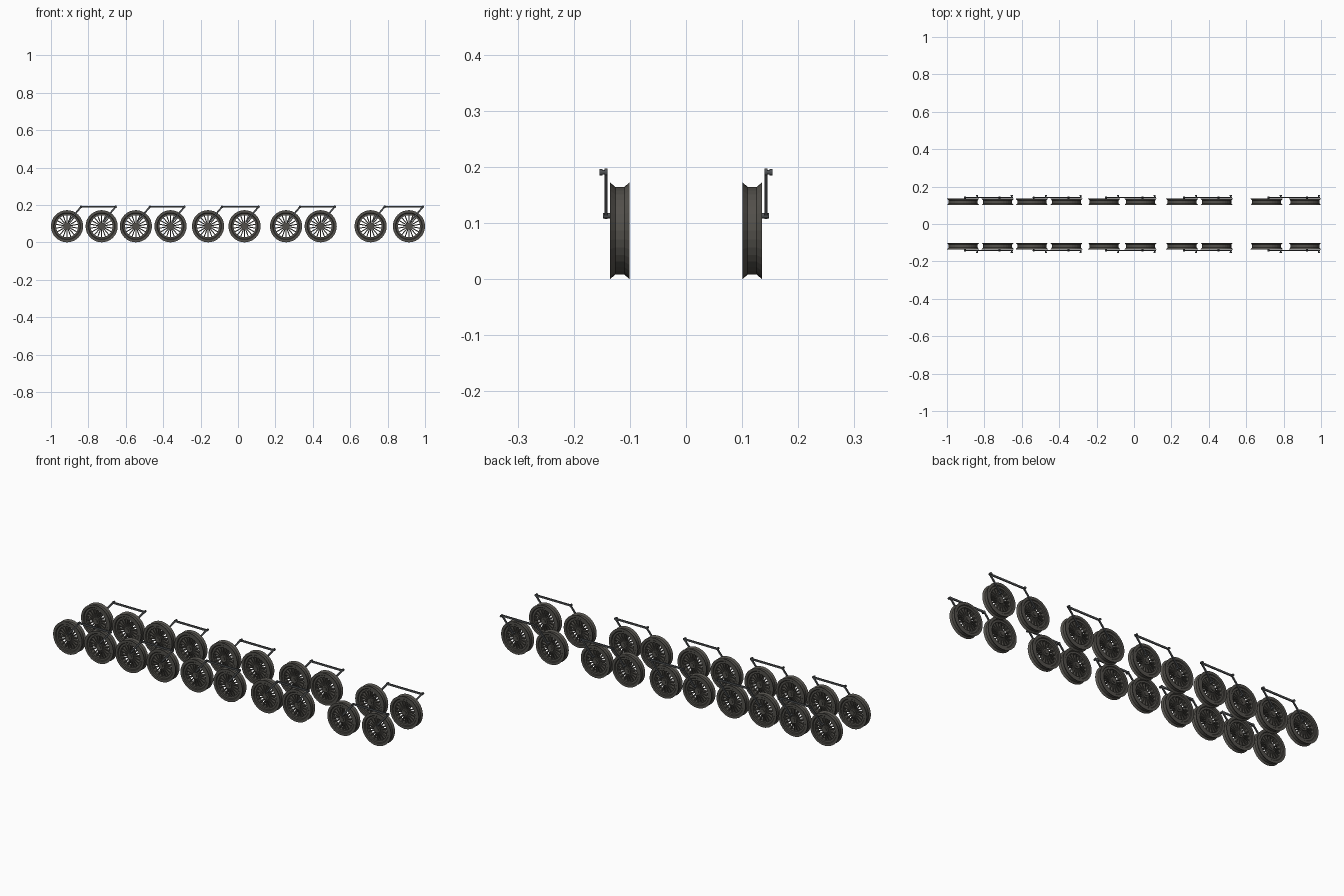
import bpy, bmesh
from math import pi, sin, cos, hypot, atan2
from mathutils import Matrix

if "Cube" in bpy.data.objects:
    bpy.data.objects.remove(bpy.data.objects["Cube"])

AXLES = [(-0.914, -0.729), (-0.546, -0.361), (-0.16, 0.035), (0.257, 0.442), (0.709, 0.914)]
R, WHEEL_Y = 0.086, 0.118
PIN, TOP = (0.010, 0.113), (0.075, 0.190)   # crank ends: x offset from axle, z
CRANK_Y = -0.1425


def material(name, col):
    m = bpy.data.materials.new(name)
    m.diffuse_color = (*col, 1)
    m.use_nodes = True
    m.node_tree.nodes["Principled BSDF"].inputs["Base Color"].default_value = m.diffuse_color
    return m


IRON = material("dark_iron", (0.085, 0.08, 0.07))
STEEL = material("rod_steel", (0.075, 0.08, 0.085))


def lathe(bm, prof, n, centre=(0, 0, 0)):
    """Closed (radius, y) profile spun about the y axis."""
    rings = []
    for i in range(n):
        a = 2 * pi * i / n
        rings.append([bm.verts.new((centre[0] + r * sin(a), centre[1] + y, centre[2] + r * cos(a)))
                      for r, y in prof])
    k = len(prof)
    for i in range(n):
        p, q = rings[i], rings[(i + 1) % n]
        for j in range(k):
            bm.faces.new((p[j], p[(j + 1) % k], q[(j + 1) % k], q[j]))


def box(bm, size, matrix):
    bmesh.ops.create_cube(bm, size=1, matrix=matrix @ Matrix.Diagonal((*size, 1)))


def disc(bm, x, y0, y1, z, r, n=12):
    m = Matrix.Translation((x, (y0 + y1) / 2, z)) @ Matrix.Rotation(pi / 2, 4, 'X')
    bmesh.ops.create_cone(bm, cap_ends=True, segments=n, radius1=r, radius2=r,
                          depth=abs(y1 - y0), matrix=m)


def bar(bm, a, b, w, t, y):
    """Flat bar with round eyes, between two (x, z) points."""
    dx, dz = b[0] - a[0], b[1] - a[1]
    m = Matrix.Translation(((a[0] + b[0]) / 2, y, (a[1] + b[1]) / 2)) @ Matrix.Rotation(-atan2(dz, dx), 4, 'Y')
    box(bm, (hypot(dx, dz), t, w), m)
    for p in (a, b):
        disc(bm, p[0], y - t * 0.55, y + t * 0.55, p[1], w * 0.65)


def mesh_from(bm, name, mat):
    bmesh.ops.recalc_face_normals(bm, faces=bm.faces)
    me = bpy.data.meshes.new(name)
    bm.to_mesh(me)
    bm.free()
    me.materials.append(mat)
    return me


def place(name, me, loc=(0, 0, 0), flip=False):
    ob = bpy.data.objects.new(name, me)
    bpy.context.collection.objects.link(ob)
    ob.location = loc
    if flip:
        ob.rotation_euler = (0, 0, pi)
    return ob


# Wheel: double-flanged grooved rim, spokes and stepped hub
bm = bmesh.new()
lathe(bm, [(R, -0.017), (0.078, -0.008), (0.078, 0.008), (R, 0.017),
           (0.072, 0.017), (0.069, 0.013), (0.059, 0.013),
           (0.059, -0.013), (0.069, -0.013), (0.072, -0.017)], 32)
for i in range(18):
    m = Matrix.Rotation(2 * pi * i / 18, 4, 'Y') @ Matrix.Translation((0, 0, 0.039))
    box(bm, (0.0055, 0.016, 0.046), m)
disc(bm, 0, -0.014, 0.014, 0, 0.019, 20)
disc(bm, 0, -0.0175, 0.0175, 0, 0.010, 16)
wheel = mesh_from(bm, "wheel", IRON)

for side, label in ((1, "front"), (-1, "back")):
    for i, pair in enumerate(AXLES):
        for j, x in enumerate(pair):
            place(f"wheel_{label}_{i}_{j}", wheel, (x, -WHEEL_Y * side, R), side < 0)

        # Two cranks joined by one coupling rod, with pins
        bm = bmesh.new()
        for x in pair:
            bar(bm, (x + PIN[0], PIN[1]), (x + TOP[0], TOP[1]), 0.009, 0.005, CRANK_Y)
            disc(bm, x + PIN[0], -0.148, -0.130, PIN[1], 0.005)
            disc(bm, x + TOP[0], -0.150, -0.140, TOP[1], 0.004)
            disc(bm, x + TOP[0], -0.154, -0.149, TOP[1], 0.006)
        bar(bm, (pair[0] + TOP[0], TOP[1]), (pair[1] + TOP[0], TOP[1]), 0.010, 0.005, CRANK_Y)
        if side < 0:
            bmesh.ops.scale(bm, vec=(1, -1, 1), verts=bm.verts)
        place(f"coupling_rod_{label}_{i}", mesh_from(bm, f"coupling_rod_{label}_{i}", STEEL))
